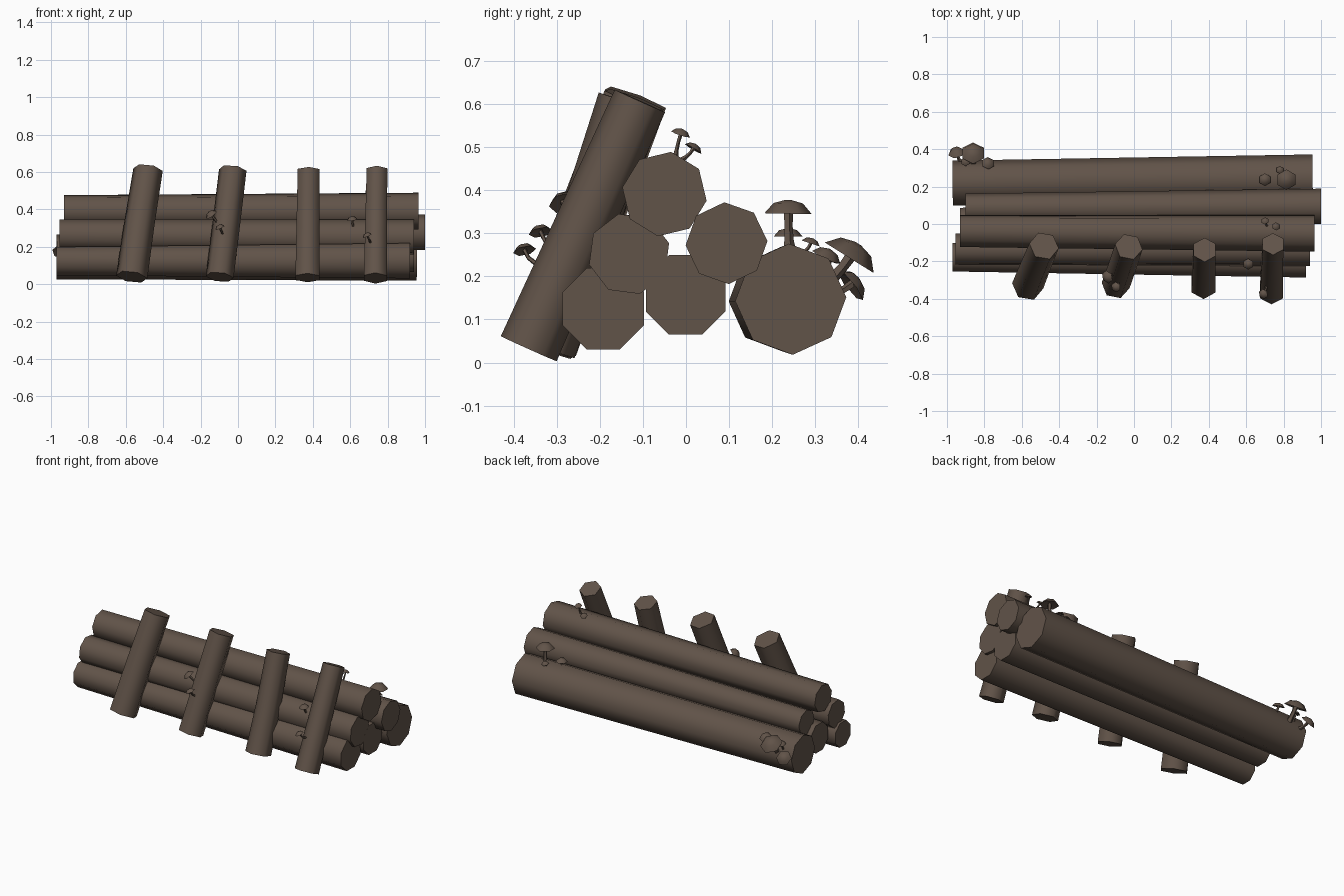
import bpy, bmesh, math
from mathutils import Vector

wood = bpy.data.materials.new("dark_brown_wood")
wood.diffuse_color = (0.12, 0.087, 0.066, 1)


def tube(name, points, radii, sides, phase=0.0, smooth=65, axis=None):
    """Loft rings of the given radii along the points, with closed ends."""
    pts = [Vector(p) for p in points]
    d = (Vector(axis) if axis else pts[-1] - pts[0]).normalized()
    ref = Vector((0, 1, 0)) if abs(d.y) < 0.85 else Vector((1, 0, 0))
    u = (ref - d * ref.dot(d)).normalized()
    v = d.cross(u)
    bm = bmesh.new()
    rings = []
    for p, r in zip(pts, radii):
        ring = []
        for i in range(sides):
            a = math.radians(phase) + 2 * math.pi * i / sides
            ring.append(bm.verts.new(p + (u * math.cos(a) + v * math.sin(a)) * r))
        rings.append(ring)
    for lo, hi in zip(rings, rings[1:]):
        for i in range(sides):
            j = (i + 1) % sides
            bm.faces.new((lo[i], lo[j], hi[j], hi[i]))
    bm.faces.new(rings[0][::-1])
    bm.faces.new(rings[-1])
    bmesh.ops.recalc_face_normals(bm, faces=bm.faces[:])
    me = bpy.data.meshes.new(name)
    bm.to_mesh(me)
    bm.free()
    me.materials.append(wood)
    ob = bpy.data.objects.new(name, me)
    bpy.context.collection.objects.link(ob)
    bpy.ops.object.select_all(action='DESELECT')
    ob.select_set(True)
    bpy.context.view_layer.objects.active = ob
    bpy.ops.object.shade_smooth_by_angle(angle=math.radians(smooth))
    return ob


# Stacked logs: left end, right end, end radii (slimmer at the left), rotation
logs = [
    ("log_bottom_front", (-0.97, -0.178, 0.123), (0.92, -0.192, 0.125), 0.082, 0.102, 22.5),
    ("log_bottom_middle", (-0.93, 0.0, 0.157), (0.94, -0.001, 0.157), 0.094, 0.1, 22.5),
    ("log_bottom_back", (-0.97, 0.219, 0.146), (0.955, 0.243, 0.147), 0.12, 0.129, 2),
    ("log_middle_front", (-0.955, -0.135, 0.262), (0.94, -0.132, 0.252), 0.086, 0.096, 15),
    ("log_middle_back", (-0.9, 0.085, 0.277), (1.0, 0.094, 0.277), 0.078, 0.095, 3),
    ("log_top", (-0.93, -0.038, 0.391), (0.965, -0.05, 0.391), 0.086, 0.099, -9),
]
for name, a, b, ra, rb, ph in logs:
    tube(name, [a, b], [ra, rb], 8, ph)

# Leaning posts: foot, slight bend, top, radii, rotation
posts = [
    ((-0.568, -0.33, 0.039), (-0.528, -0.228, 0.32), (-0.481, -0.117, 0.612), 0.085, 0.08, 20),
    ((-0.098, -0.328, 0.038), (-0.064, -0.232, 0.31), (-0.028, -0.122, 0.61), 0.076, 0.075, 18),
    ((0.372, -0.33, 0.034), (0.374, -0.235, 0.29), (0.378, -0.138, 0.605), 0.075, 0.068, 0),
    ((0.735, -0.365, 0.032), (0.738, -0.25, 0.29), (0.743, -0.107, 0.607), 0.071, 0.064, 0),
]
for i, (a, m, b, ra, rb, ph) in enumerate(posts):
    tube(f"leaning_post_{i + 1}", [a, m, b], [ra, (ra + rb) / 2, rb], 6, ph)


def mushroom(i, base, cap, tilt, r):
    base, cap, n = Vector(base), Vector(cap), Vector(tilt).normalized()
    # curved stem that meets the cap along its tilt
    mid = cap - n * (cap - base).length * 0.5
    path = [base.lerp(mid, t).lerp(mid.lerp(cap, t), t) for t in (0, 0.33, 0.67, 1)]
    tube(f"mushroom_stem_{i}", path, [r * k for k in (0.32, 0.22, 0.19, 0.22)], 5)
    # faceted cap with hollow underside
    prof = [(0.15, 0.1), (1.0, -0.12), (0.62, 0.32), (0.12, 0.46)]
    tube(f"mushroom_cap_{i}", [cap + n * (r * h) for _, h in prof],
         [r * w for w, _ in prof], 6, 0, 65, axis=n)


# Mushrooms: base, cap centre, cap tilt, radius
mushrooms = [
    ((-0.86, 0.31, 0.17), (-0.86, 0.383, 0.25), (0, 0.53, 0.85), 0.067),
    ((-0.92, 0.32, 0.15), (-0.95, 0.385, 0.182), (-0.2, 0.75, 0.6), 0.046),
    ((-0.78, 0.28, 0.2), (-0.78, 0.327, 0.248), (0.1, 0.4, 0.85), 0.036),
    ((-0.9, 0.31, 0.19), (-0.9, 0.335, 0.24), (-0.1, 0.3, 0.9), 0.026),
    ((0.815, 0.24, 0.25), (0.815, 0.237, 0.352), (0, 0.02, 1), 0.055),
    ((0.7, 0.235, 0.25), (0.7, 0.237, 0.296), (0, 0, 1), 0.034),
    ((0.78, 0.265, 0.25), (0.78, 0.29, 0.279), (0, 0.3, 0.9), 0.022),
    ((0.75, -0.025, 0.475), (0.76, -0.012, 0.532), (0.1, 0.3, 0.9), 0.023),
    ((0.71, -0.01, 0.47), (0.7, 0.018, 0.498), (-0.1, 0.5, 0.85), 0.022),
    ((0.62, -0.19, 0.29), (0.61, -0.215, 0.348), (-0.1, -0.2, 0.95), 0.03),
    ((0.71, -0.32, 0.22), (0.69, -0.375, 0.262), (-0.4, -0.2, 0.9), 0.027),
    ((-0.07, -0.25, 0.28), (-0.145, -0.285, 0.374), (-0.6, -0.3, 0.75), 0.036),
    ((-0.075, -0.27, 0.25), (-0.098, -0.338, 0.305), (-0.4, -0.2, 0.9), 0.028),
]
for i, m in enumerate(mushrooms):
    mushroom(i + 1, *m)
